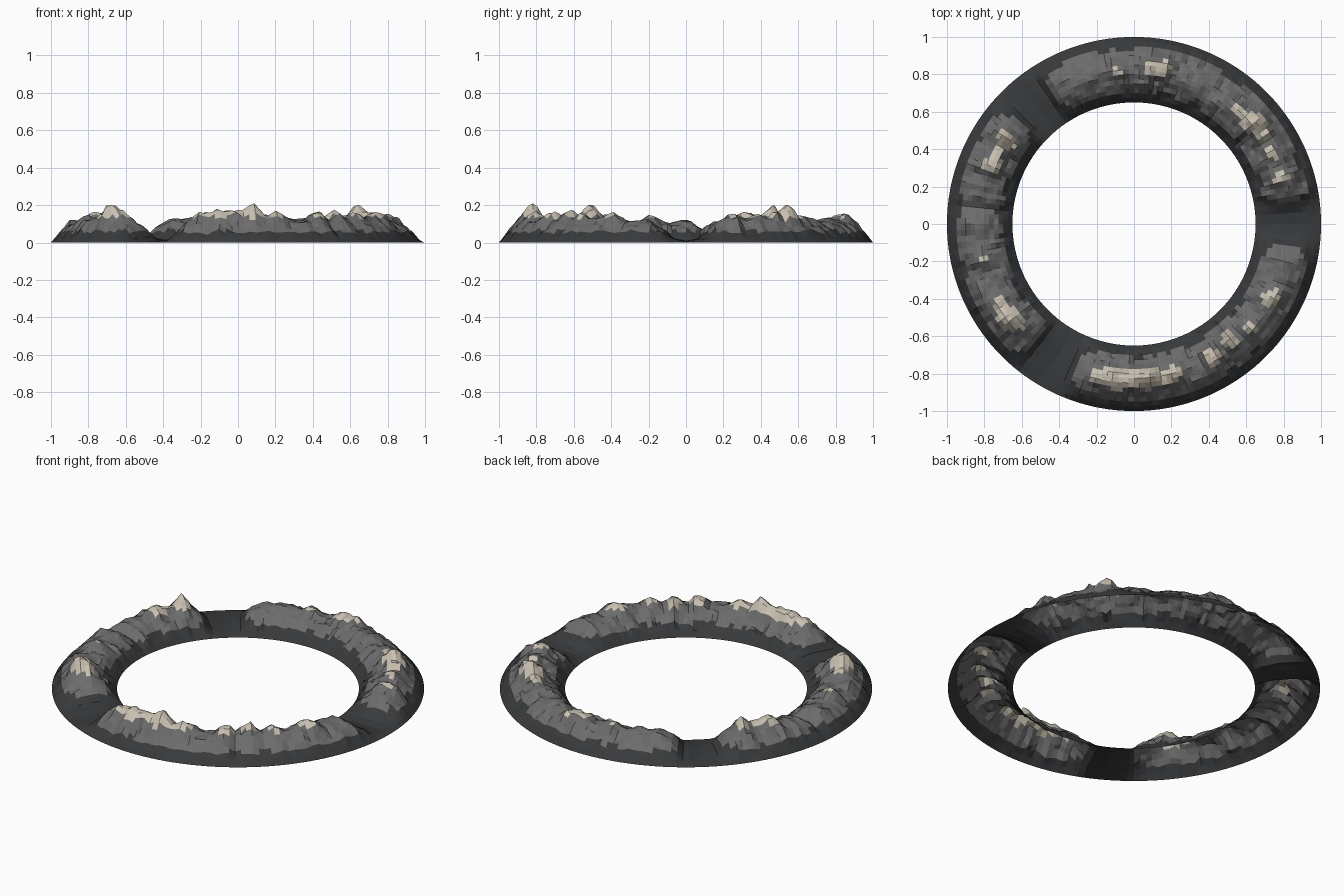
import bpy, bmesh, math
from mathutils import Vector, noise

if "Cube" in bpy.data.objects:
    bpy.data.objects.remove(bpy.data.objects["Cube"])

R_IN, R_OUT = 0.65, 1.0
N_ANG, N_RAD = 180, 14

# Crest height (hundredths) by angle in degrees; three low passes break the ring
CREST = [(0, 1), (4, 2), (8, 6), (12, 12), (18, 16), (22, 12), (27, 15), (31, 13),
         (35, 17), (40, 20.5), (45, 14), (52, 13), (60, 11), (66, 13), (74, 11.5), (79, 15),
         (84, 15.5), (89, 11.5), (95, 14.8), (101, 12), (108, 13.5), (116, 12), (120, 9),
         (124, 2.5), (130, 1), (136, 2), (140, 9), (146, 20), (151, 14), (158, 16),
         (164, 11.5), (169, 12), (174, 7), (179, 12), (187, 11), (193, 15), (199, 10.5),
         (205, 12.5), (211, 15), (218, 20), (224, 13), (228, 9), (233, 2.5), (240, 1),
         (246, 2), (250, 9), (254, 15), (258, 17), (270, 18), (276, 20), (280, 13.5),
         (284, 16.5), (289, 12.5), (294, 11.5), (302, 16.5), (305, 12), (309, 18), (313, 12),
         (318, 16), (324, 12), (332, 16), (339, 11.5), (346, 12), (351, 7), (356, 2), (360, 1)]


def crest(deg):
    for (a, p), (b, q) in zip(CREST, CREST[1:]):
        if a <= deg <= b:
            s = (deg - a) / (b - a)
            s = s * s * (3 - 2 * s)
            return (p + (q - p) * s) / 100
    return 0


def height(deg, t):
    a = math.radians(deg)
    h = crest(deg)
    r = R_IN + (R_OUT - R_IN) * t
    p = Vector((r * math.cos(a), r * math.sin(a), 0.3))
    # The crest line wanders, broad shoulders carry the smaller bumps
    mid = 0.5 + 0.12 * noise.noise(Vector((3 * math.cos(a), 3 * math.sin(a), 5)))
    u = 0.5 * t / mid if t < mid else 0.5 + 0.5 * (t - mid) / (1 - mid)
    s = max(math.sin(math.pi * u), 0)
    shoulder = min(h, 0.11) * s ** 0.85
    peak = max(h - 0.11, 0) * s ** 4.5
    bump = 0.26 * noise.noise(p * 14) + 0.26 * noise.noise(p * 31)
    # Gullies run down both flanks
    rib = 0.16 * noise.noise(Vector((26 * math.cos(a), 26 * math.sin(a), 2 * t)))
    return max(0, shoulder + peak + h * (bump + rib) * s * (1 - 0.65 * s ** 5))


def material(name, rgb):
    m = bpy.data.materials.new(name)
    m.diffuse_color = (*rgb, 1)
    m.use_nodes = True
    m.node_tree.nodes["Principled BSDF"].inputs["Base Color"].default_value = m.diffuse_color
    return m


# Open-bottomed polar terrain sheet
bm = bmesh.new()
rows = []
for i in range(N_ANG):
    deg = 360 * i / N_ANG
    c, s = math.cos(math.radians(deg)), math.sin(math.radians(deg))
    row = []
    for j in range(N_RAD + 1):
        t = j / N_RAD
        r = R_IN + (R_OUT - R_IN) * t
        z = 0 if j in (0, N_RAD) else height(deg, t)
        row.append(bm.verts.new((r * c, r * s, z)))
    rows.append(row)
for i in range(N_ANG):
    p, q = rows[i], rows[(i + 1) % N_ANG]
    for j in range(N_RAD):
        f = bm.faces.new((p[j], p[j + 1], q[j + 1], q[j]))
        # Dark foot, grey rock, pale summits, chosen by altitude
        z = f.calc_center_median().z
        f.material_index = 0 if z < 0.062 else 1 if z < 0.137 else 2

mesh = bpy.data.meshes.new("mountain_ring")
bm.to_mesh(mesh)
bm.free()
for m in (material("dark_foot", (0.04, 0.042, 0.045)),
          material("grey_rock", (0.15, 0.15, 0.15)),
          material("pale_summit", (0.58, 0.53, 0.44))):
    mesh.materials.append(m)
ring = bpy.data.objects.new("mountain_ring", mesh)
bpy.context.collection.objects.link(ring)
